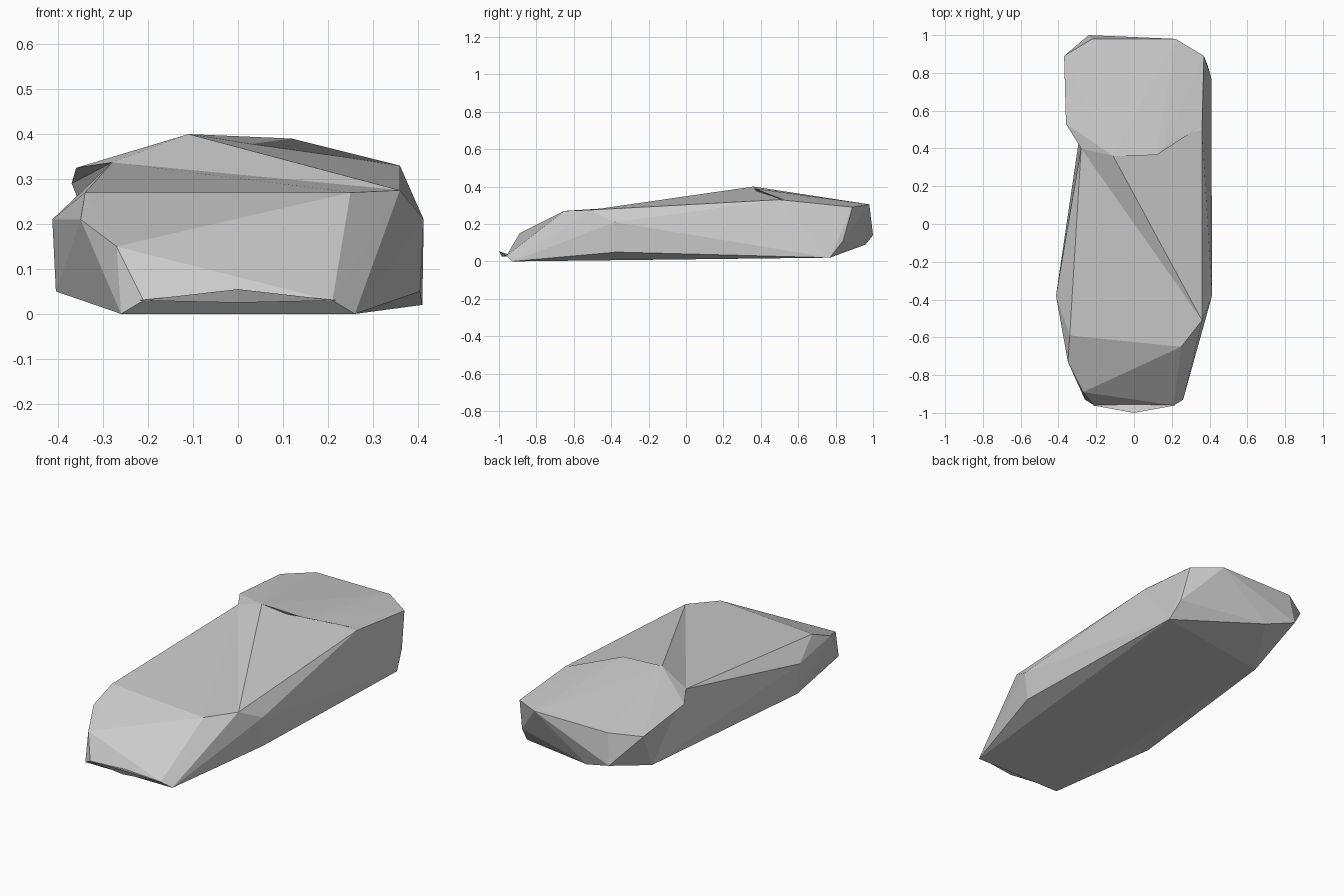
import bpy
import bmesh

if "Cube" in bpy.data.objects:
    bpy.data.objects.remove(bpy.data.objects["Cube"], do_unlink=True)

grey = bpy.data.materials.new("plain grey")
grey.use_nodes = True
colour = (0.6, 0.6, 0.6, 1)
grey.diffuse_color = colour
grey.node_tree.nodes["Principled BSDF"].inputs["Base Color"].default_value = colour


def faceted_part(name, corners):
    """Flat-faced solid wrapped around its corner points."""
    bm = bmesh.new()
    for corner in corners:
        bm.verts.new(corner)
    result = bmesh.ops.convex_hull(bm, input=bm.verts[:])
    loose = {v for v in result["geom_interior"] + result["geom_unused"]
             if isinstance(v, bmesh.types.BMVert)}
    bmesh.ops.delete(bm, geom=list(loose), context="VERTS")
    bmesh.ops.recalc_face_normals(bm, faces=bm.faces[:])
    mesh = bpy.data.meshes.new(name)
    bm.to_mesh(mesh)
    bm.free()
    mesh.materials.append(grey)
    part = bpy.data.objects.new(name, mesh)
    bpy.context.collection.objects.link(part)
    return part


def pair(x, y, z):
    return [(-x, y, z), (x, y, z)]


# Corners shared between parts
hood_left, hood_right = (0.25, -0.65, 0.27), (-0.34, -0.59, 0.27)
roof_front = (0.36, -0.51, 0.275)
roof_peak = (-0.11, 0.36, 0.40)
roof_right, roof_left = (-0.28, 0.40, 0.337), (0.36, 0.50, 0.33)
floor_right, floor_left = (-0.26, 0.66, 0.02), (0.41, 0.77, 0.02)
tail = pair(0.37, 0.89, 0.29) + pair(0.22, 0.98, 0.305)

# Main wedge body, with the tapered right flank
faceted_part("body", pair(0.26, -0.93, 0) + pair(0.405, -0.37, 0.05)
             + pair(0.413, -0.38, 0.21) + pair(0.21, -0.96, 0.03)
             + [hood_left, hood_right, roof_front, roof_right, roof_left,
                floor_right, floor_left,
                (-0.27, -0.89, 0.15), (-0.35, -0.73, 0.21)])

# Pointed front lip
faceted_part("front_lip", pair(0.22, -0.96, 0.03)
             + [(0, -1, 0.055), (0, -0.985, 0.025), (0, -0.93, 0.03)])

# Raised roof panel
faceted_part("roof", [roof_front, roof_peak, roof_right, roof_left,
                      (0.3, 0.80, 0.30), (-0.28, 0.80, 0.30)])

# Tail block and undercut bumper
faceted_part("tail_block", tail
             + [roof_right, roof_left, floor_right, floor_left,
                (-0.24, 1.0, 0.14), (-0.08, 0.96, 0.09),
                (0.39, 0.84, 0.11)])

# Sloping rear deck with an overhanging front edge
faceted_part("rear_deck", tail
             + [roof_peak, (0.12, 0.365, 0.39), (0.16, 0.41, 0.38),
                (-0.36, 0.53, 0.325), roof_right, (0.36, 0.52, 0.33)])
